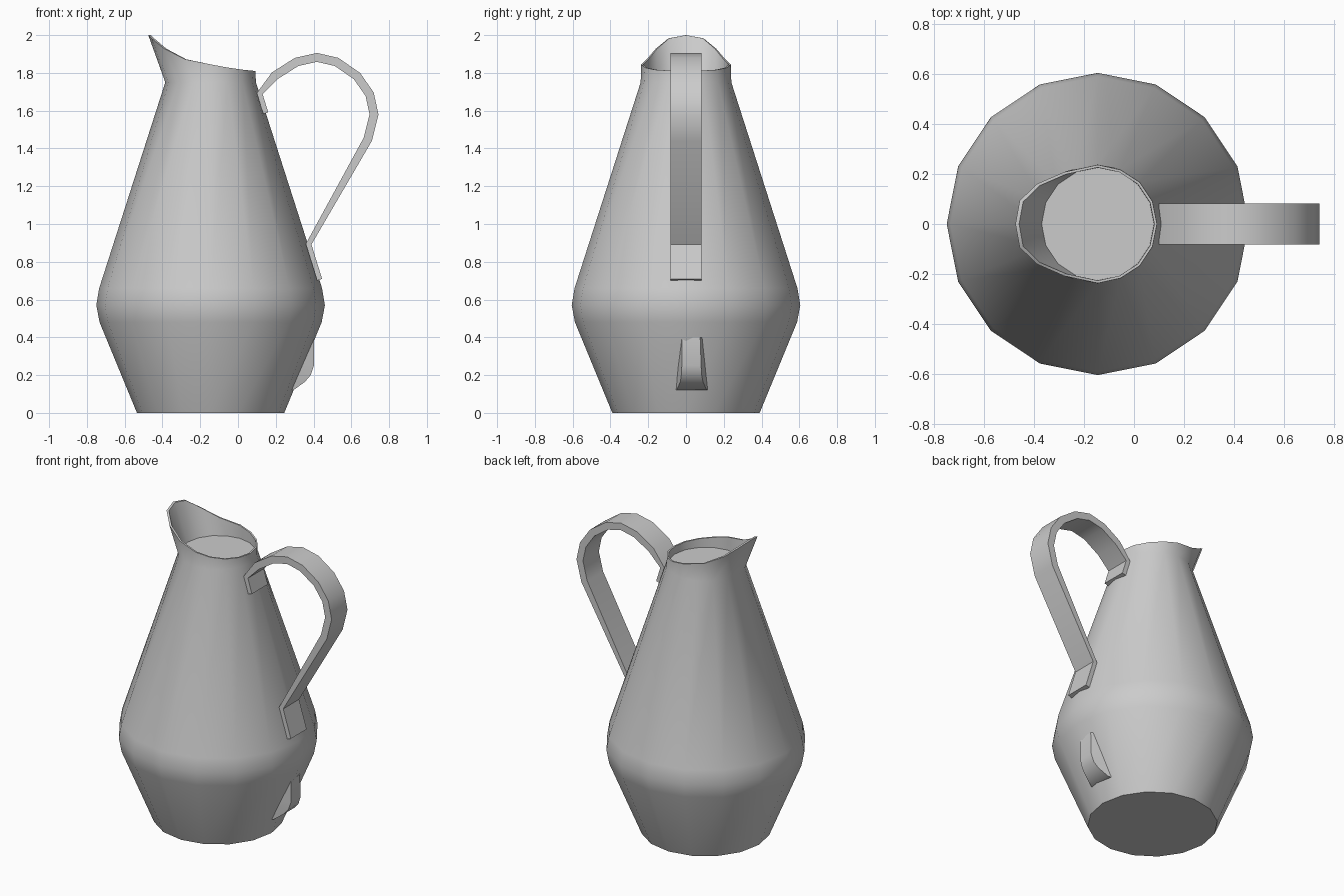
import bpy, math

if "Cube" in bpy.data.objects:
    bpy.data.objects.remove(bpy.data.objects["Cube"])

CX, N = -0.145, 16          # jug axis and number of sides


def make(name, verts, faces, angle=40):
    me = bpy.data.meshes.new(name)
    me.from_pydata(verts, [], faces)
    ob = bpy.data.objects.new(name, me)
    bpy.context.collection.objects.link(ob)
    bpy.ops.object.select_all(action='DESELECT')
    ob.select_set(True)
    bpy.context.view_layer.objects.active = ob
    bpy.ops.object.mode_set(mode='EDIT')
    bpy.ops.mesh.select_all(action='SELECT')
    bpy.ops.mesh.normals_make_consistent(inside=False)
    bpy.ops.object.mode_set(mode='OBJECT')
    bpy.ops.object.shade_smooth_by_angle(angle=math.radians(angle))
    return ob


def loft(name, rings):
    # closed rings joined in order, both ends capped
    n = len(rings[0])
    verts = [v for r in rings for v in r]
    faces = [(i * n + j, i * n + (j + 1) % n, (i + 1) * n + (j + 1) % n, (i + 1) * n + j)
             for i in range(len(rings) - 1) for j in range(n)]
    faces += [tuple(range(n))[::-1], tuple(range(len(verts) - n, len(verts)))]
    return make(name, verts, faces)


def circle(r, z):
    return [(CX + r * math.cos(2 * math.pi * k / N), r * math.sin(2 * math.pi * k / N), z)
            for k in range(N)]


# jug body: outer profile, pouring rim, then inner wall down to the closed neck
half_rim = [(0.092, 0, 1.81), (0.074, 0.09, 1.812), (0.023, 0.167, 1.817), (-0.054, 0.217, 1.828),
            (-0.145, 0.237, 1.845), (-0.28, 0.208, 1.872), (-0.39, 0.16, 1.928),
            (-0.458, 0.093, 1.983), (-0.475, 0, 2.0)]
rim = half_rim + [(x, -y, z) for x, y, z in half_rim[7:0:-1]]
inner_rim = [(CX + (x - CX) * 0.955, y * 0.955, z) for x, y, z in rim]
profile = [(0.39, 0), (0.588, 0.48), (0.605, 0.57), (0.59, 0.66), (0.24, 1.75)]
loft("jug_body", [circle(r, z) for r, z in profile] + [rim, inner_rim, circle(0.225, 1.76)])

# strap handle: flat band swept along a side path, mitred at the bends
path = [(0.147, 1.587), (0.115, 1.69), (0.195, 1.785), (0.31, 1.858), (0.418, 1.882),
        (0.522, 1.858), (0.63, 1.783), (0.697, 1.687), (0.72, 1.58), (0.687, 1.448),
        (0.374, 0.893), (0.432, 0.705)]
T, W = 0.023, 0.083


def unit(a, b):
    d = math.hypot(b[0] - a[0], b[1] - a[1])
    return (b[0] - a[0]) / d, (b[1] - a[1]) / d


bands = []
for i, p in enumerate(path):
    a = unit(path[max(i - 1, 0)], path[max(i, 1)])
    b = unit(path[min(i, len(path) - 2)], path[min(i + 1, len(path) - 1)])
    t = unit((0, 0), (a[0] + b[0], a[1] + b[1]))
    nx, nz = -t[1], t[0]
    th = T if i not in (0, 1, 10, 11) else T * 0.6
    th /= max(t[0] * a[0] + t[1] * a[1], 0.6)
    bands.append([(p[0] + s * nx * th, y, p[1] + s * nz * th)
                  for s, y in ((1, -W), (1, W), (-1, W), (-1, -W))])
loft("handle", bands)

# small lug low on the body: narrow front, wider where it meets the wall
lug = [  # z, front x, front y pair, wall y pair
    (0.12, 0.293, (-0.05, 0.11), (-0.056, 0.115)),
    (0.165, 0.355, (-0.03, 0.09), (-0.052, 0.11)),
    (0.20, 0.385, (-0.025, 0.083), (-0.049, 0.106)),
    (0.25, 0.402, (-0.022, 0.08), (-0.044, 0.101)),
    (0.40, 0.402, (-0.022, 0.075), (-0.028, 0.086))]
sections = []
for z, x, f, w in lug:
    wall = CX + 0.39 + 0.4125 * z - 0.02
    sections.append([(wall, w[0], z), (x, f[0], z), (x, f[1], z), (wall, w[1], z)])
loft("lug", sections)
